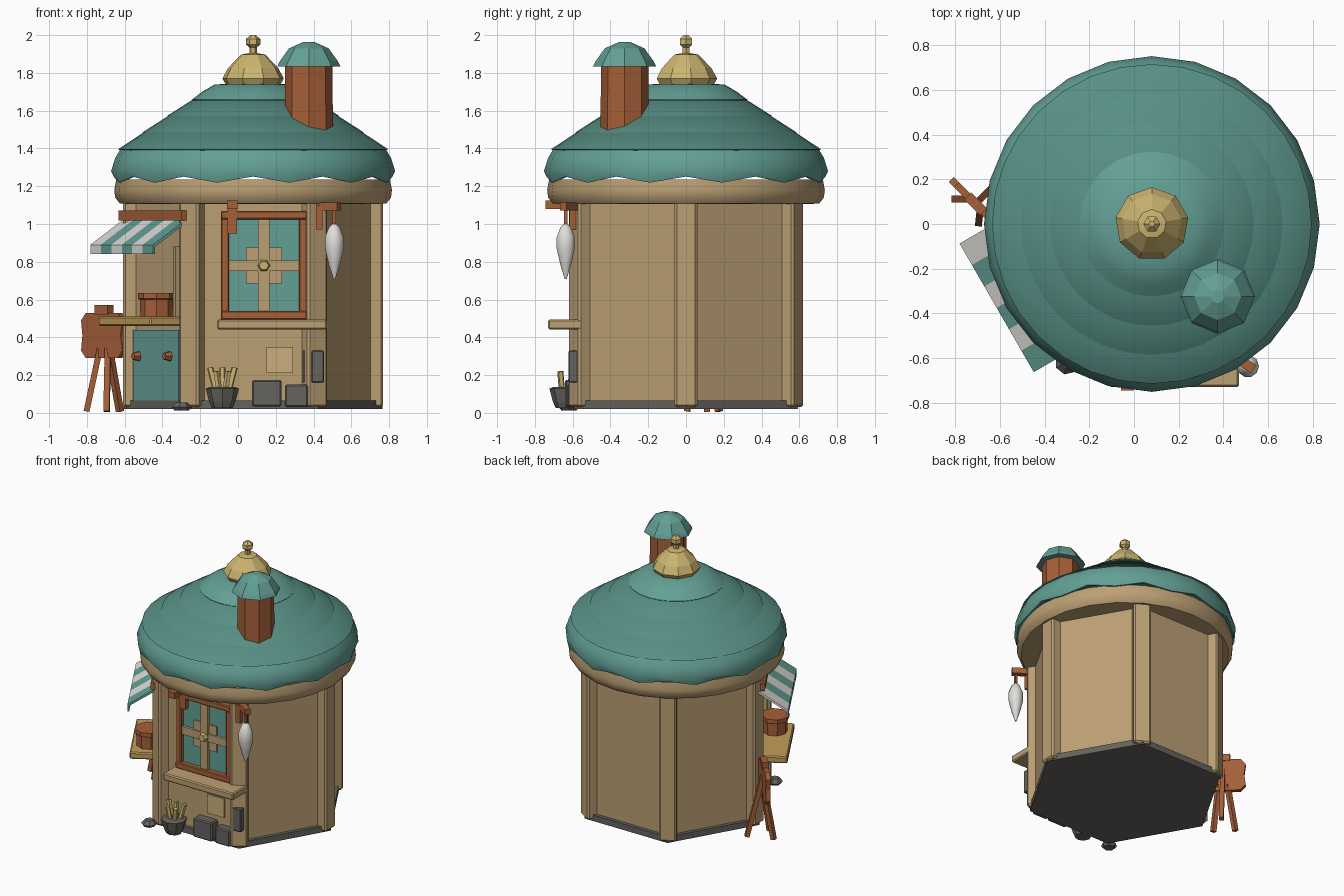
import bpy, bmesh, math
from mathutils import Matrix, Vector

if "Cube" in bpy.data.objects:
    bpy.data.objects.remove(bpy.data.objects["Cube"])

AX = Vector((0.08, 0, 0))            # axis of the hut
FRONT, STALL = math.radians(-90), math.radians(-150)

def mat(name, r, g, b):
    m = bpy.data.materials.new(name)
    m.diffuse_color = (r, g, b, 1)
    m.use_nodes = True
    m.node_tree.nodes["Principled BSDF"].inputs["Base Color"].default_value = m.diffuse_color
    return m

TAN = mat("tan_wood", .50, .35, .175)
PALE = mat("pale_wood", .60, .43, .21)
TEAL = mat("teal", .125, .35, .30)
ROOF = mat("roof_teal", .095, .275, .235)
BROWN = mat("red_brown", .38, .115, .04)
GOLD = mat("gold", .60, .46, .16)
OCHRE = mat("ochre", .54, .34, .10)
GREY = mat("stone_grey", .13, .125, .115)
WHITE = mat("white", .74, .73, .69)

def finish(name, bm, m, smooth=0):
    bmesh.ops.recalc_face_normals(bm, faces=bm.faces)
    me = bpy.data.meshes.new(name)
    bm.to_mesh(me)
    bm.free()
    me.materials.append(m)
    ob = bpy.data.objects.new(name, me)
    bpy.context.collection.objects.link(ob)
    if smooth:
        bpy.ops.object.select_all(action='DESELECT')
        ob.select_set(True)
        bpy.context.view_layer.objects.active = ob
        bpy.ops.object.shade_smooth_by_angle(angle=math.radians(smooth))
    return ob

def lathe(name, prof, m, c=AX, n=24, phase=0.0, smooth=0, closed=False, tweak=None):
    """Turn an (r, z) profile round a vertical axis; tweak(i, j) shifts z."""
    bm = bmesh.new()
    rows = []
    for j, (r, z) in enumerate(prof):
        row = []
        for i in range(n):
            a = phase + math.tau * i / n
            dz = tweak(i, j) if tweak else 0
            row.append(bm.verts.new((c[0] + r * math.cos(a), c[1] + r * math.sin(a), z + dz)))
        rows.append(row)
    pairs = list(zip(rows, rows[1:])) + ([(rows[-1], rows[0])] if closed else [])
    for lo, hi in pairs:
        for i in range(n):
            k = (i + 1) % n
            bm.faces.new((lo[i], lo[k], hi[k], hi[i]))
    if not closed:
        bm.faces.new(rows[0])
        bm.faces.new(rows[-1])
    return finish(name, bm, m, smooth)

def at(a, t, d, z):
    """Point on a wall side: t along it, d out from the axis, z up."""
    return AX + Vector((d * math.cos(a) - t * math.sin(a), d * math.sin(a) + t * math.cos(a), z))

def prism(name, a, t0, t1, prof, m, bevel=0):
    bm = bmesh.new()
    ends = [[bm.verts.new(at(a, t, d, z)) for d, z in prof] for t in (t0, t1)]
    n = len(prof)
    for e in ends:
        bm.faces.new(e)
    for i in range(n):
        k = (i + 1) % n
        bm.faces.new((ends[0][i], ends[0][k], ends[1][k], ends[1][i]))
    if bevel:
        bmesh.ops.recalc_face_normals(bm, faces=bm.faces)
        bmesh.ops.bevel(bm, geom=bm.edges[:], offset=bevel, segments=1, affect='EDGES')
    return finish(name, bm, m)

def box(name, a, t0, t1, d0, d1, z0, z1, m, bevel=0):
    return prism(name, a, t0, t1, [(d0, z0), (d1, z0), (d1, z1), (d0, z1)], m, bevel)

def rod(name, p, q, r, m, n=4, r2=None, sx=1, sy=1):
    """Prism of n sides from p to q."""
    p, q = Vector(p), Vector(q)
    v = q - p
    M = Matrix.Translation((p + q) / 2) @ v.to_track_quat('Z', 'Y').to_matrix().to_4x4()
    M = M @ Matrix.Diagonal((sx, sy, 1, 1)) @ Matrix.Rotation(math.pi / n, 4, 'Z')
    bm = bmesh.new()
    bmesh.ops.create_cone(bm, cap_ends=True, segments=n, radius1=r,
                          radius2=r if r2 is None else r2, depth=v.length, matrix=M)
    return finish(name, bm, m)

# --- body: base, walls, corner posts, ring beam
lathe("stone_base", [(.685, .02), (.685, .065)], GREY, n=6)
lathe("walls", [(.655, .06), (.655, 1.15)], TAN, n=6)
for i in range(6):
    box(f"corner_post_{i}", math.radians(60 * i), -.06, .06, .6, .688, .03, 1.14, TAN, .012)
lathe("ring_beam", [(.60, 1.105), (.705, 1.108), (.73, 1.14), (.735, 1.18), (.725, 1.235)],
      TAN, smooth=50)

# --- roof: scalloped skirt, overlapping tiers, cap
def scallop(i, j):
    return (.016 if i % 2 == 0 else -.016) if j in (3, 4) else 0
lathe("roof_skirt", [(.70, 1.40), (.73, 1.35), (.752, 1.28), (.738, 1.235), (.718, 1.237),
                     (.71, 1.29), (.66, 1.39)], TEAL, closed=True, tweak=scallop, smooth=40)
tiers = [(.71, 1.395), (.58, 1.485), (.45, 1.572), (.325, 1.655)]
for i in range(3):
    (r0, z0), (r1, z1) = tiers[i], tiers[i + 1]
    lathe(f"roof_tier_{i}", [(r0 - .02, z0 - .008), (r0 + .006, z0), (r1, z1)], ROOF, n=32, smooth=35)
lathe("roof_cap", [(.32, 1.64), (.325, 1.658), (.27, 1.70), (.205, 1.738), (.10, 1.745)],
      TEAL, n=24, smooth=50)

# --- gold dome and knob
lathe("dome", [(.145, 1.735), (.165, 1.77), (.135, 1.825), (.065, 1.897), (.02, 1.905)],
      GOLD, n=9, phase=math.pi / 2)
lathe("dome_neck", [(.02, 1.89), (.02, 1.945)], GOLD, n=6)
lathe("dome_knob", [(.014, 1.93), (.038, 1.95), (.038, 1.98), (.014, 2.0)], GOLD, n=6)

# --- chimney
CH = (.375, -.325)
lathe("chimney", [(.128, 1.44), (.125, 1.86)], BROWN, c=CH, n=8)
lathe("chimney_cap", [(.10, 1.832), (.167, 1.835), (.155, 1.86), (.105, 1.93), (.03, 1.963)],
      TEAL, c=CH, n=8)

# --- front window (t = x - 0.08)
box("window_pane", FRONT, -.14, .25, .55, .575, .52, 1.045, TEAL)
for s, (t0, t1) in enumerate([(-.17, -.128), (.242, .285)]):
    box(f"window_jamb_{s}", FRONT, t0, t1, .55, .605, .49, 1.07, BROWN, .006)
for s, (z0, z1) in enumerate([(.495, .54), (1.025, 1.07)]):
    box(f"window_rail_{s}", FRONT, -.17, .285, .55, .612, z0, z1, BROWN, .006)
box("window_mullion", FRONT, .027, .088, .55, .597, .54, 1.03, TAN)
box("window_crossbar", FRONT, -.13, .245, .55, .594, .75, .808, TAN)
rod("window_diamond", at(FRONT, .057, .56, .78), at(FRONT, .057, .584, .78), .135, TAN, 4
    ).name = "window_diamond"
rod("window_knob", at(FRONT, .057, .58, .78), at(FRONT, .057, .625, .78), .038, GOLD, 6, .025)
box("window_sill", FRONT, -.19, .39, .55, .73, .442, .495, TAN, .008)

# --- items on and below the front wall
box("wall_plaque", FRONT, .07, .21, .55, .58, .21, .35, PALE)
box("grey_plaque", FRONT, .31, .375, .57, .622, .16, .33, GREY, .005)
box("thin_grey_plaque", FRONT, .265, .285, .55, .59, .16, .33, GREY)
box("stone_block_large", FRONT, -.005, .15, .55, .64, .035, .175, GREY, .008)
box("stone_block_small", FRONT, .17, .29, .55, .63, .03, .15, GREY, .008)
POT = (-.083, -.635)
lathe("planter", [(.055, .025), (.07, .06), (.088, .128), (.07, .136)], GREY, c=POT, n=8)
for i in range(5):
    dx, dy = -.05 + .025 * i, .02 * (-1) ** i
    rod(f"planter_stick_{i}", (POT[0] + dx * .6, POT[1] + dy, .10),
        (POT[0] + dx * 1.3, POT[1] + dy * 1.5, .24 - .02 * (i % 2)), .017, GOLD, 5)
lathe("flat_stone", [(.04, .012), (.055, .03), (.03, .056)], GREY, c=(-.30, -.62), n=7)

# --- brackets and hanging spindle
box("left_bracket_post", FRONT, -.135, -.085, .56, .615, .95, 1.11, BROWN)
box("left_bracket_arm", FRONT, -.138, -.082, .56, .745, 1.08, 1.125, BROWN)
rod("right_bracket_post", (.43, -.60, .97), (.43, -.60, 1.10), .025, BROWN)
rod("right_bracket_arm", (.42, -.575, 1.093), (.535, -.65, 1.093), .03, BROWN)
HANG = (.51, -.637)
rod("hanging_cord", (*HANG, .98), (*HANG, 1.09), .012, BROWN)
lathe("hanging_spindle", [(.006, .71), (.03, .785), (.05, .87), (.05, .93), (.03, .98), (.012, 1.0)],
      WHITE, c=HANG, n=10, smooth=60)

# --- stall side: door, counter, pot, striped awning
box("stall_door", STALL, -.25, .23, .55, .59, .045, .44, TEAL)
for s, t in enumerate((-.19, .14)):
    rod(f"door_knob_{s}", at(STALL, t, .58, .30), at(STALL, t, .625, .30), .03, BROWN, 6, .02)
box("counter", STALL, -.29, .26, .55, .78, .46, .51, OCHRE, .008)
box("stall_side_strip", STALL, .19, .22, .55, .60, .51, .88, TAN)
POTC = at(STALL, .12, .66, 0)
lathe("counter_pot", [(.085, .51), (.088, .60), (.098, .605), (.098, .635), (.07, .635)],
      BROWN, c=POTC, n=8)
rod("awning_beam", at(STALL, -.335, .605, 1.045), at(STALL, .335, .605, 1.045), .036, BROWN)
SHEET = [(.58, 1.03), (.79, .89), (.79, .84), (.778, .84), (.778, .88), (.58, 1.012)]
for i in range(6):
    w = .665 / 6
    prism(f"awning_stripe_{i}", STALL, -.355 + w * i, -.355 + w * (i + 1), SHEET,
          TEAL if i % 2 else WHITE)

# --- easel sign standing at the left corner
C = Vector((-.71, .09, 0))
U, N = Vector((.7071, -.7071, 0)), Vector((-.7071, -.7071, 0))
def easel(u, n, z):
    return C + U * u + N * n + Vector((0, 0, z))
def slab(name, pts, n0, n1):
    bm = bmesh.new()
    ends = [[bm.verts.new(easel(u, n, z)) for u, z in pts] for n in (n0, n1)]
    for e in ends:
        bm.faces.new(e)
    for i in range(len(pts)):
        k = (i + 1) % len(pts)
        bm.faces.new((ends[0][i], ends[0][k], ends[1][k], ends[1][i]))
    return finish(name, bm, BROWN)
slab("easel_board", [(-.12, .29), (.12, .29), (.155, .33), (.14, .41), (.155, .49), (.12, .53),
                     (-.12, .53), (-.155, .49), (-.145, .41), (-.155, .33)], -.016, .016)
slab("easel_clip", [(-.05, .52), (.05, .52), (.05, .57), (-.05, .57)], -.022, .022)
rod("easel_leg_left", easel(-.03, .0, .34), easel(-.08, .05, .008), .022, BROWN)
rod("easel_leg_right", easel(.03, .0, .34), easel(.07, .05, .008), .022, BROWN)
rod("easel_leg_back", easel(0, -.01, .45), easel(0, -.12, .008), .022, BROWN)
